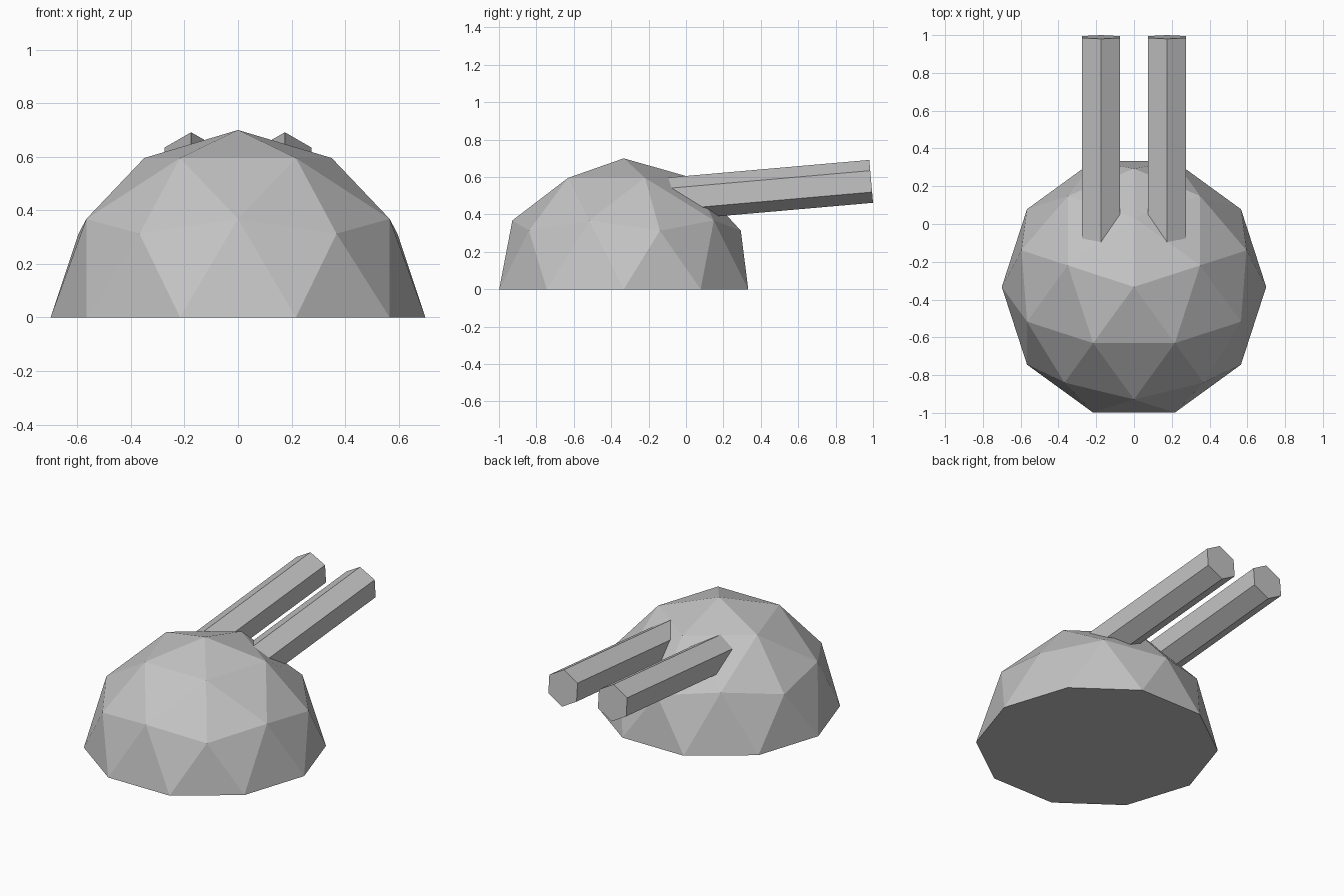
import bpy
import bmesh
from math import radians
from mathutils import Matrix, Vector

cube = bpy.data.objects.get("Cube")
if cube:
    bpy.data.objects.remove(cube, do_unlink=True)

GREY = (0.55, 0.55, 0.55, 1.0)
grey = bpy.data.materials.new("plain grey")
grey.use_nodes = True
grey.diffuse_color = GREY
grey.node_tree.nodes["Principled BSDF"].inputs["Base Color"].default_value = GREY


def add_object(name, bm):
    """Turn a bmesh into a flat-shaded grey object."""
    bmesh.ops.recalc_face_normals(bm, faces=bm.faces)
    mesh = bpy.data.meshes.new(name)
    bm.to_mesh(mesh)
    bm.free()
    mesh.materials.append(grey)
    obj = bpy.data.objects.new(name, mesh)
    bpy.context.collection.objects.link(obj)
    return obj


# Faceted dome: upper half of an icosphere, closed underneath
RADIUS = 0.7
CENTRE_Y = -0.333
bm = bmesh.new()
bmesh.ops.create_icosphere(bm, subdivisions=2, radius=RADIUS,
                           matrix=Matrix.Rotation(radians(90), 4, "Z"))
lower = [v for v in bm.verts if v.co.z < -0.01]
bmesh.ops.delete(bm, geom=lower, context="VERTS")
rim = [e for e in bm.edges if e.is_boundary]
bmesh.ops.contextual_create(bm, geom=rim)
bmesh.ops.translate(bm, verts=bm.verts, vec=(0, CENTRE_Y, 0))
add_object("dome", bm)

# Twin hexagonal barrels, tilted slightly up towards the back
LENGTH = 1.33
for name, side in (("left_barrel", 1), ("right_barrel", -1)):
    bm = bmesh.new()
    bmesh.ops.create_cone(bm, cap_ends=True, segments=6,
                          radius1=0.115, radius2=0.115, depth=LENGTH)
    # Put a ridge on top whichever way the hexagon starts
    if max(v.co.y for v in bm.verts) < 0.11:
        bmesh.ops.rotate(bm, verts=bm.verts, matrix=Matrix.Rotation(radians(30), 3, "Z"))
    tilt = Matrix.Rotation(radians(-85), 4, "X")
    muzzle = Vector((side * 0.175, 0.99, 0.577))
    axis = tilt @ Vector((0, 0, 1))
    place = Matrix.Translation(muzzle - axis * LENGTH / 2) @ tilt
    bmesh.ops.transform(bm, verts=bm.verts, matrix=place)
    add_object(name, bm)
